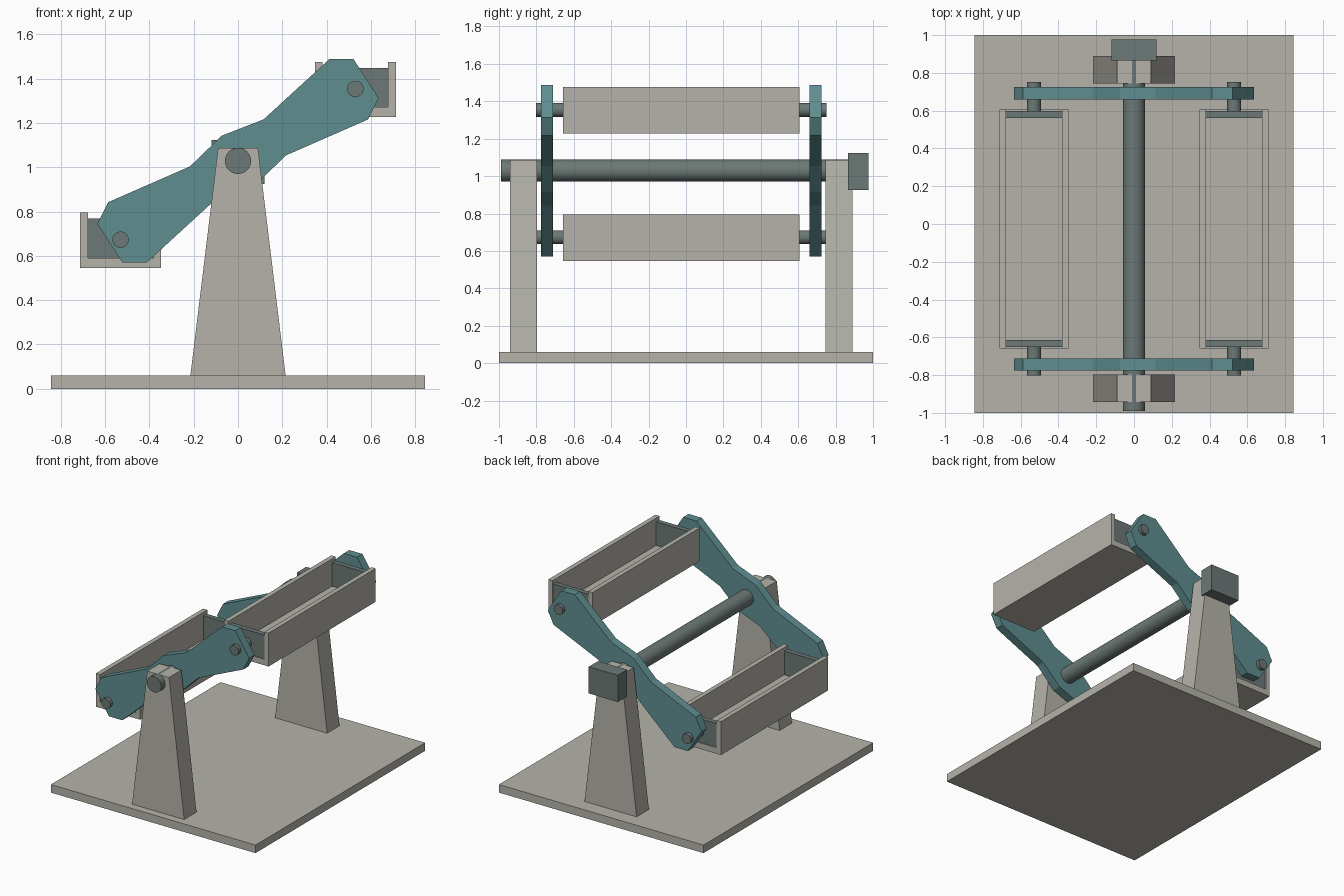
import bpy, bmesh, math
from mathutils import Vector

if "Cube" in bpy.data.objects:
    bpy.data.objects.remove(bpy.data.objects["Cube"])


def material(name, rgb):
    m = bpy.data.materials.new(name)
    m.diffuse_color = (*rgb, 1)
    m.use_nodes = True
    m.node_tree.nodes["Principled BSDF"].inputs["Base Color"].default_value = m.diffuse_color
    return m


STONE = material("warm grey", (0.46, 0.45, 0.40))
TEAL = material("teal", (0.115, 0.27, 0.28))
STEEL = material("dark steel", (0.15, 0.19, 0.18))


def prism(name, profile, y0, y1, mat):
    """Extrude an (x, z) outline from y0 to y1."""
    bm = bmesh.new()
    face = bm.faces.new([bm.verts.new((x, y0, z)) for x, z in profile])
    ext = bmesh.ops.extrude_face_region(bm, geom=[face])
    moved = [g for g in ext["geom"] if isinstance(g, bmesh.types.BMVert)]
    bmesh.ops.translate(bm, verts=moved, vec=Vector((0, y1 - y0, 0)))
    bmesh.ops.recalc_face_normals(bm, faces=bm.faces)
    mesh = bpy.data.meshes.new(name)
    bm.to_mesh(mesh)
    bm.free()
    mesh.materials.append(mat)
    ob = bpy.data.objects.new(name, mesh)
    bpy.context.collection.objects.link(ob)
    return ob


def box(name, x0, x1, y0, y1, z0, z1, mat):
    return prism(name, [(x0, z0), (x1, z0), (x1, z1), (x0, z1)], y0, y1, mat)


def rod(name, x, z, r, y0, y1, mat, sides=32):
    bpy.ops.mesh.primitive_cylinder_add(
        vertices=sides, radius=r, depth=y1 - y0,
        location=(x, (y0 + y1) / 2, z), rotation=(math.pi / 2, 0, 0))
    ob = bpy.context.object
    ob.name = name
    ob.data.materials.append(mat)
    bpy.ops.object.shade_smooth_by_angle()
    return ob


AXLE_Z = 1.029
MID_Y = -0.026      # the frame is symmetric about this y


def span(side, near, far):
    """Ordered y range on one side of the frame's middle."""
    return sorted((MID_Y + side * near, MID_Y + side * far))


# Base plate, axle and drive block
box("base_plate", -0.845, 0.845, -1, 1, 0, 0.06, STONE)
rod("axle", 0, AXLE_Z, 0.059, -0.989, 0.87, STEEL)
box("drive_block", -0.12, 0.12, 0.866, 0.976, 0.925, 1.124, STEEL)

# Half of the arm outline; the other half is the same turned by 180 degrees
half = [(-0.217, -0.025), (-0.073, 0.114), (0.115, 0.187),
        (0.412, 0.459), (0.522, 0.459), (0.635, 0.284), (0.587, 0.187)]
arm = [(s * x, AXLE_Z + s * z) for s in (1, -1) for x, z in half]

for side, label in ((-1, "front"), (1, "back")):
    # Tapered posts
    prism(label + "_post",
          [(-0.215, 0.06), (0.215, 0.06), (0.09, 1.087), (-0.09, 1.087)],
          *span(side, 0.771, 0.916), STONE)
    # Rotating arms
    prism(label + "_arm", arm, *span(side, 0.686, 0.75), TEAL)

# Hanging trays: U-shaped channel, end plates and pivot pins
for cx, z0, label in ((-0.53, 0.546, "left"), (0.53, 1.227, "right")):
    w, i, h, t = 0.183, 0.148, 0.249, 0.045
    prism(label + "_tray",
          [(cx - w, z0), (cx + w, z0), (cx + w, z0 + h), (cx + i, z0 + h),
           (cx + i, z0 + t), (cx - i, z0 + t), (cx - i, z0 + h), (cx - w, z0 + h)],
          *span(-1, 0.632, -0.632), STONE)
    for side, end in ((-1, "front"), (1, "back")):
        p0, p1 = span(side, 0.588, 0.625)
        box(f"{label}_tray_{end}_plate", cx - i, cx + i, p0, p1,
            z0 + t, z0 + 0.222, STEEL)
        rod(f"{label}_{end}_pin", cx, z0 + 0.127, 0.037,
            *span(side, 0.62, 0.777), STEEL, 24)
